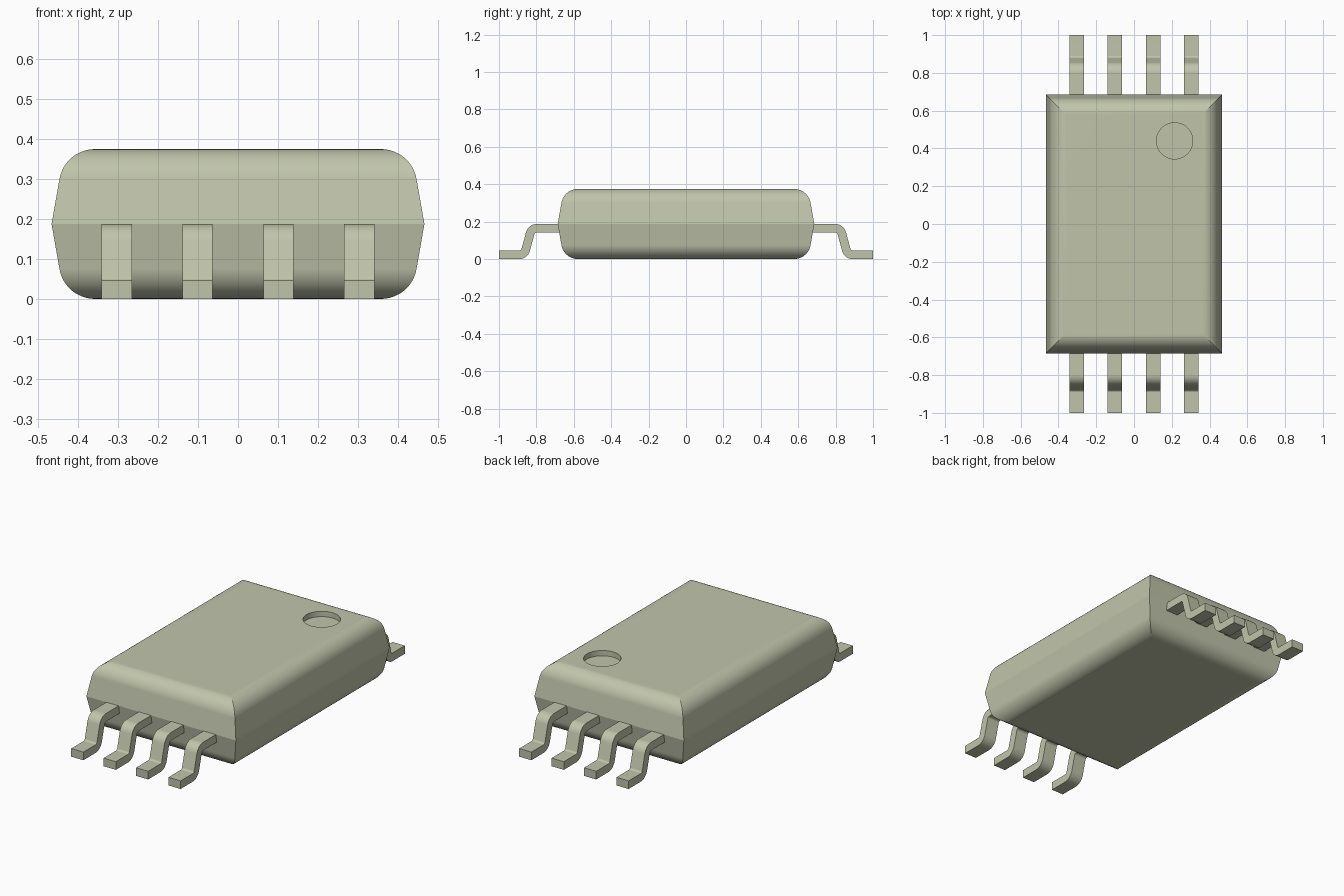
import bpy, bmesh, math
from mathutils import Vector

cube = bpy.data.objects.get("Cube")
if cube:
    bpy.data.objects.remove(cube, do_unlink=True)

HEIGHT, MID = 0.375, 0.1875
HALF_X, HALF_Y = 0.467, 0.686
DRAFT, FILLET = math.radians(10), 0.09
LEAD_T, LEAD_W = 0.046, 0.076

mat = bpy.data.materials.new("khaki grey")
mat.use_nodes = True
colour = (0.53, 0.56, 0.41, 1)
mat.diffuse_color = colour
bsdf = mat.node_tree.nodes["Principled BSDF"]
bsdf.inputs["Base Color"].default_value = colour
bsdf.inputs["Roughness"].default_value = 0.6


def add_object(name, bm):
    bmesh.ops.recalc_face_normals(bm, faces=bm.faces[:])
    mesh = bpy.data.meshes.new(name)
    bm.to_mesh(mesh)
    bm.free()
    mesh.materials.append(mat)
    obj = bpy.data.objects.new(name, mesh)
    bpy.context.collection.objects.link(obj)
    return obj


def activate(obj):
    bpy.ops.object.select_all(action='DESELECT')
    obj.select_set(True)
    bpy.context.view_layer.objects.active = obj


def smooth(obj):
    activate(obj)
    bpy.ops.object.shade_smooth_by_angle(angle=math.radians(15))
    mod = obj.modifiers.new("weighted normals", 'WEIGHTED_NORMAL')
    mod.keep_sharp = True


# Body: stacked rectangles, drafted sides and filleted rims
half_h = HEIGHT - MID
cz = half_h - FILLET
cx = (cz + FILLET * math.sin(DRAFT)) * math.tan(DRAFT) + FILLET * math.cos(DRAFT)
STEPS = 16
upper = []
for i in range(STEPS + 1):
    a = DRAFT + (math.pi / 2 - DRAFT) * i / STEPS
    upper.append((cx - FILLET * math.cos(a), cz + FILLET * math.sin(a)))
profile = [(s, -h) for s, h in reversed(upper)] + [(0, 0)] + upper

bm = bmesh.new()
rings = []
for inset, h in profile:
    x, y = HALF_X - inset, HALF_Y - inset
    rings.append([bm.verts.new((sx * x, sy * y, MID + h))
                  for sx, sy in ((-1, -1), (1, -1), (1, 1), (-1, 1))])
for low, high in zip(rings, rings[1:]):
    for i in range(4):
        j = (i + 1) % 4
        bm.faces.new((low[i], low[j], high[j], high[i]))
bm.faces.new(rings[0][::-1])
bm.faces.new(rings[-1])
body = add_object("body", bm)

# Round marker recess in the top
bm = bmesh.new()
bmesh.ops.create_cone(bm, cap_ends=True, segments=48, radius1=0.096,
                      radius2=0.096, depth=0.06)
bmesh.ops.translate(bm, verts=bm.verts[:], vec=(0.215, 0.44, HEIGHT))
cutter = add_object("recess_cutter", bm)
cutter.hide_render = True
cut = body.modifiers.new("recess", 'BOOLEAN')
cut.operation = 'DIFFERENCE'
cut.solver = 'EXACT'
cut.object = cutter
activate(body)
bpy.ops.object.modifier_apply(modifier=cut.name)
bpy.data.objects.remove(cutter, do_unlink=True)
smooth(body)

# Lead: gull-wing centre line with rounded bends, thickened to a strip
TILT, BEND, SEGS = math.radians(75), 0.036, 10
z_top, z_foot = MID - LEAD_T / 2, LEAD_T / 2
bend_y = (0.826, 0.826 + (z_top - z_foot) / math.tan(TILT))
reach = BEND * math.tan(TILT / 2)
up = lambda a: Vector((math.sin(a), math.cos(a)))   # strip normal for a downward tilt
path = [(Vector((0.66, z_top)), up(0))]
centre = Vector((bend_y[0] - reach, z_top - BEND))
for i in range(SEGS + 1):
    n = up(TILT * i / SEGS)
    path.append((centre + n * BEND, n))
centre = Vector((bend_y[1] + reach, z_foot + BEND))
for i in range(SEGS, -1, -1):
    n = up(TILT * i / SEGS)
    path.append((centre - n * BEND, n))
path.append((Vector((1.0, z_foot)), up(0)))

bm = bmesh.new()
sections = []
for p, n in path:
    a, b = p + n * LEAD_T / 2, p - n * LEAD_T / 2
    sections.append([bm.verts.new((x, q.x, q.y)) for x, q in
                     ((-LEAD_W / 2, a), (LEAD_W / 2, a), (LEAD_W / 2, b), (-LEAD_W / 2, b))])
for s, t in zip(sections, sections[1:]):
    for i in range(4):
        j = (i + 1) % 4
        bm.faces.new((s[i], s[j], t[j], t[i]))
bm.faces.new(sections[0][::-1])
bm.faces.new(sections[-1])
lead = add_object("back_lead_1", bm)
smooth(lead)

# Four leads along each end
for side, turn in (("back", 0), ("front", math.pi)):
    for k in range(4):
        obj = lead if (side == "back" and k == 0) else lead.copy()
        if obj is not lead:
            obj.name = f"{side}_lead_{k + 1}"
            bpy.context.collection.objects.link(obj)
        obj.location.x = (k - 1.5) * 0.2025
        obj.rotation_euler.z = turn
